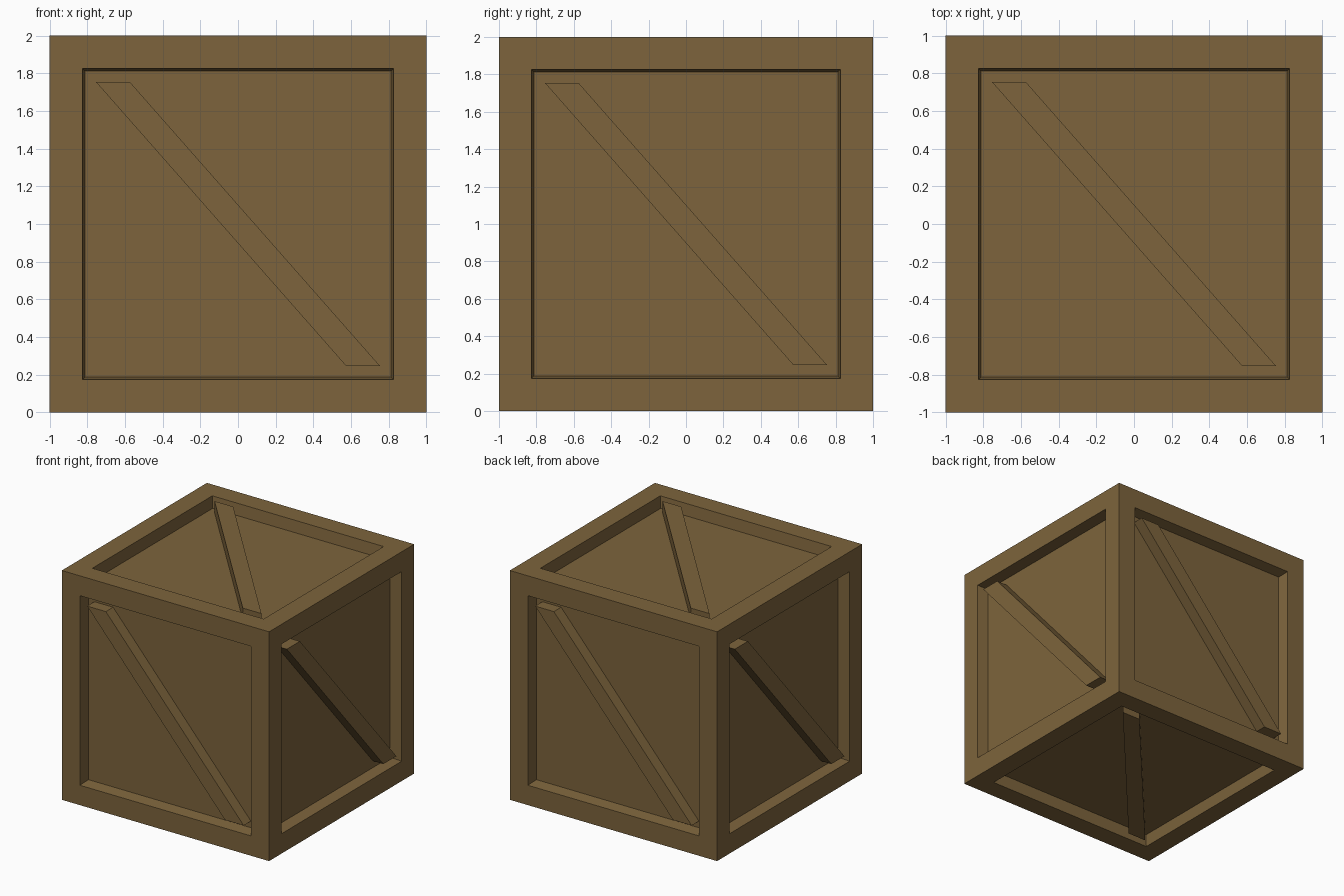
import bpy, bmesh, math
from mathutils import Matrix, Vector

if "Cube" in bpy.data.objects:
    bpy.data.objects.remove(bpy.data.objects["Cube"])

OPEN = 0.755    # half width of the panel opening
DEPTH = 0.1     # recess depth
BRACE = 0.18    # brace width measured along the frame edge

wood = bpy.data.materials.new("brown wood")
wood.diffuse_color = (0.205, 0.127, 0.045, 1)
wood.use_nodes = True
wood.node_tree.nodes["Principled BSDF"].inputs["Base Color"].default_value = wood.diffuse_color


def finish(bm, name):
    bmesh.ops.recalc_face_normals(bm, faces=bm.faces[:])
    mesh = bpy.data.meshes.new(name)
    bm.to_mesh(mesh)
    bm.free()
    mesh.materials.append(wood)
    obj = bpy.data.objects.new(name, mesh)
    bpy.context.collection.objects.link(obj)
    return obj


# Crate body: cube with a slightly tapered recess in every side
bm = bmesh.new()
bmesh.ops.create_cube(bm, size=2, matrix=Matrix.Translation((0, 0, 1)))
sides = bm.faces[:]
bmesh.ops.inset_individual(bm, faces=sides, thickness=1 - OPEN)
bmesh.ops.inset_individual(bm, faces=sides, thickness=0.02, depth=-DEPTH)
finish(bm, "crate_body")


# Diagonal brace, modelled on the front side around the crate centre
def brace(name, rotation):
    bm = bmesh.new()
    outline = [(-OPEN, OPEN), (-OPEN + BRACE, OPEN),
               (OPEN, -OPEN), (OPEN - BRACE, -OPEN)]
    face = bm.faces.new([bm.verts.new((x, -1, z)) for x, z in outline])
    ext = bmesh.ops.extrude_face_region(bm, geom=[face], use_keep_orig=True)
    moved = [v for v in ext["geom"] if isinstance(v, bmesh.types.BMVert)]
    bmesh.ops.translate(bm, verts=moved, vec=Vector((0, DEPTH + 0.01, 0)))
    bmesh.ops.transform(bm, matrix=Matrix.Translation((0, 0, 1)) @ rotation,
                        verts=bm.verts[:])
    finish(bm, name)


# One brace on each of the four walls
for i, side in enumerate(("front", "right", "back", "left")):
    brace(side + "_brace", Matrix.Rotation(i * math.pi / 2, 4, 'Z'))

# Braces on the lid and the underside
top = Matrix.Rotation(-math.pi / 2, 4, 'X')
brace("top_brace", top)
brace("bottom_brace", Matrix.Rotation(math.pi, 4, 'Y') @ top)
